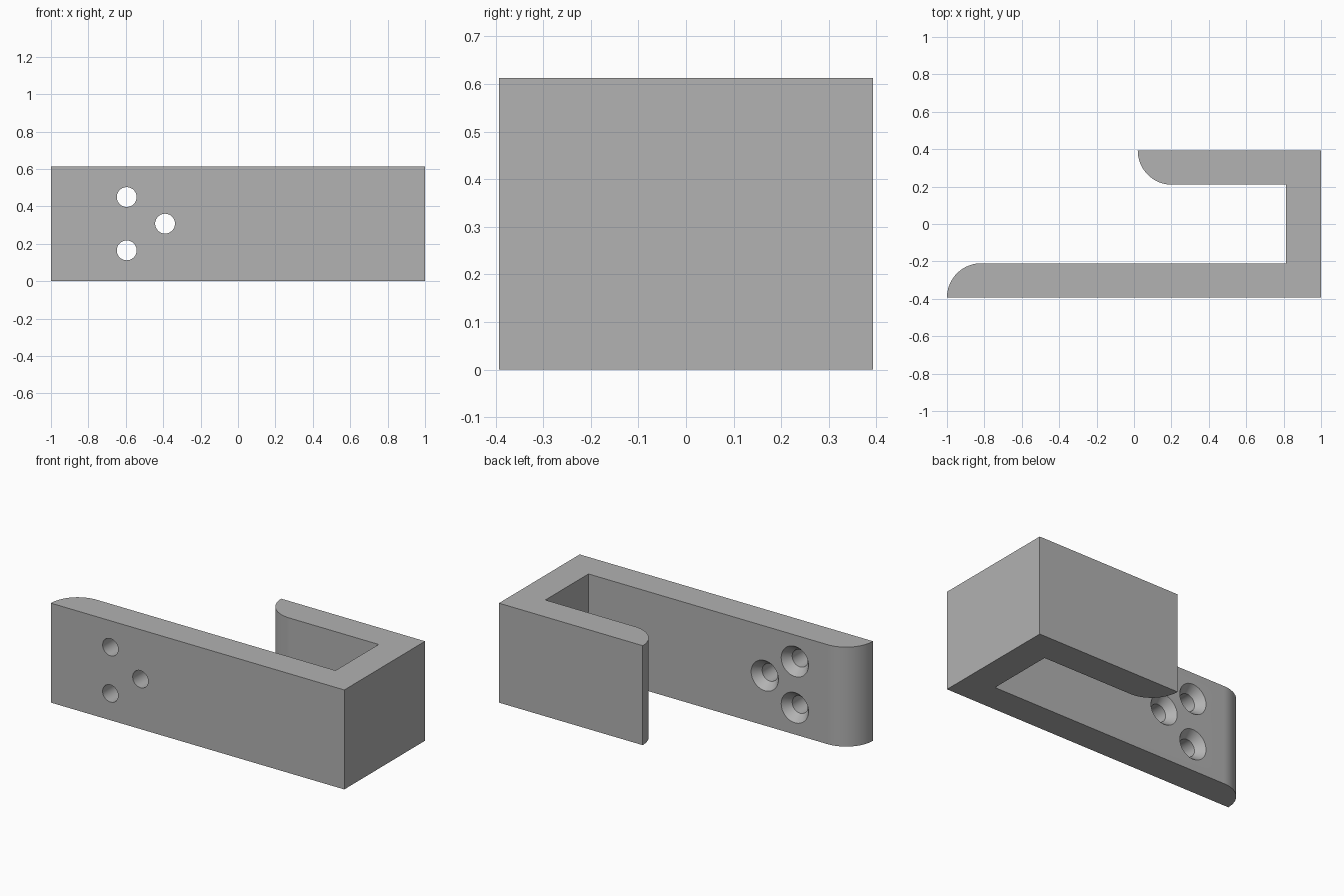
import bpy, bmesh, math
from mathutils import Vector

HEIGHT = 0.613
HALF_DEPTH = 0.393
WALL = 0.183
ARC_STEPS = 24
HOLE_SIDES = 48

cube = bpy.data.objects.get("Cube")
if cube:
    bpy.data.objects.remove(cube, do_unlink=True)

grey = bpy.data.materials.new("plain grey")
grey.use_nodes = True
colour = (0.445, 0.445, 0.445, 1)
grey.diffuse_color = colour
grey.node_tree.nodes["Principled BSDF"].inputs["Base Color"].default_value = colour


def make_object(name, bm):
    bmesh.ops.recalc_face_normals(bm, faces=bm.faces)
    mesh = bpy.data.meshes.new(name)
    bm.to_mesh(mesh)
    bm.free()
    mesh.materials.append(grey)
    obj = bpy.data.objects.new(name, mesh)
    bpy.context.collection.objects.link(obj)
    return obj


def rounded_tip(x, side):
    """Quarter round from the outer face at x to the inner face of a wall."""
    return [(x + WALL * (1 - math.cos(a)), side * (HALF_DEPTH - WALL * math.sin(a)))
            for a in (math.pi / 2 * i / ARC_STEPS for i in range(ARC_STEPS + 1))]


# Hook body: J-shaped outline extruded upwards
inner_x = 1 - WALL - 0.005
inner_y = HALF_DEPTH - WALL
outline = [(1, -HALF_DEPTH), (1, HALF_DEPTH)]
outline += rounded_tip(0.02, 1)
outline += [(inner_x, inner_y), (inner_x, -inner_y)]
outline += reversed(rounded_tip(-1, -1))

bm = bmesh.new()
base = bm.faces.new([bm.verts.new((x, y, 0)) for x, y in outline])
extruded = bmesh.ops.extrude_face_region(bm, geom=[base], use_keep_orig=True)
top = [v for v in extruded["geom"] if isinstance(v, bmesh.types.BMVert)]
bmesh.ops.translate(bm, verts=top, vec=Vector((0, 0, HEIGHT)))
body = make_object("hook_body", bm)

# Countersunk screw holes through the long wall: (y, radius) profile of the cutter
HOLE, SINK, SINK_DEPTH = 0.053, 0.093, 0.05
profile = [(-HALF_DEPTH - 0.1, HOLE), (-inner_y - SINK_DEPTH, HOLE),
           (-inner_y, SINK), (-inner_y + 0.1, SINK)]
bm = bmesh.new()
for cx, cz in [(-0.595, 0.45), (-0.595, 0.165), (-0.39, 0.308)]:
    rings = []
    for y, r in profile:
        angles = [2 * math.pi * i / HOLE_SIDES for i in range(HOLE_SIDES)]
        rings.append([bm.verts.new((cx + r * math.cos(a), y, cz + r * math.sin(a)))
                      for a in angles])
    for low, high in zip(rings, rings[1:]):
        for i in range(HOLE_SIDES):
            j = (i + 1) % HOLE_SIDES
            bm.faces.new((low[i], low[j], high[j], high[i]))
    bm.faces.new(rings[0])
    bm.faces.new(rings[-1])
cutter = make_object("hole_cutter", bm)
cutter.hide_render = True

cut = body.modifiers.new("screw_holes", "BOOLEAN")
cut.operation = "DIFFERENCE"
cut.solver = "EXACT"
cut.object = cutter

# Bake the cut, discard the cutter and shade the curved surfaces
bpy.ops.object.select_all(action="DESELECT")
body.select_set(True)
bpy.context.view_layer.objects.active = body
bpy.ops.object.modifier_apply(modifier=cut.name)
bpy.data.objects.remove(cutter, do_unlink=True)
bpy.ops.object.shade_smooth_by_angle(angle=math.radians(30))
